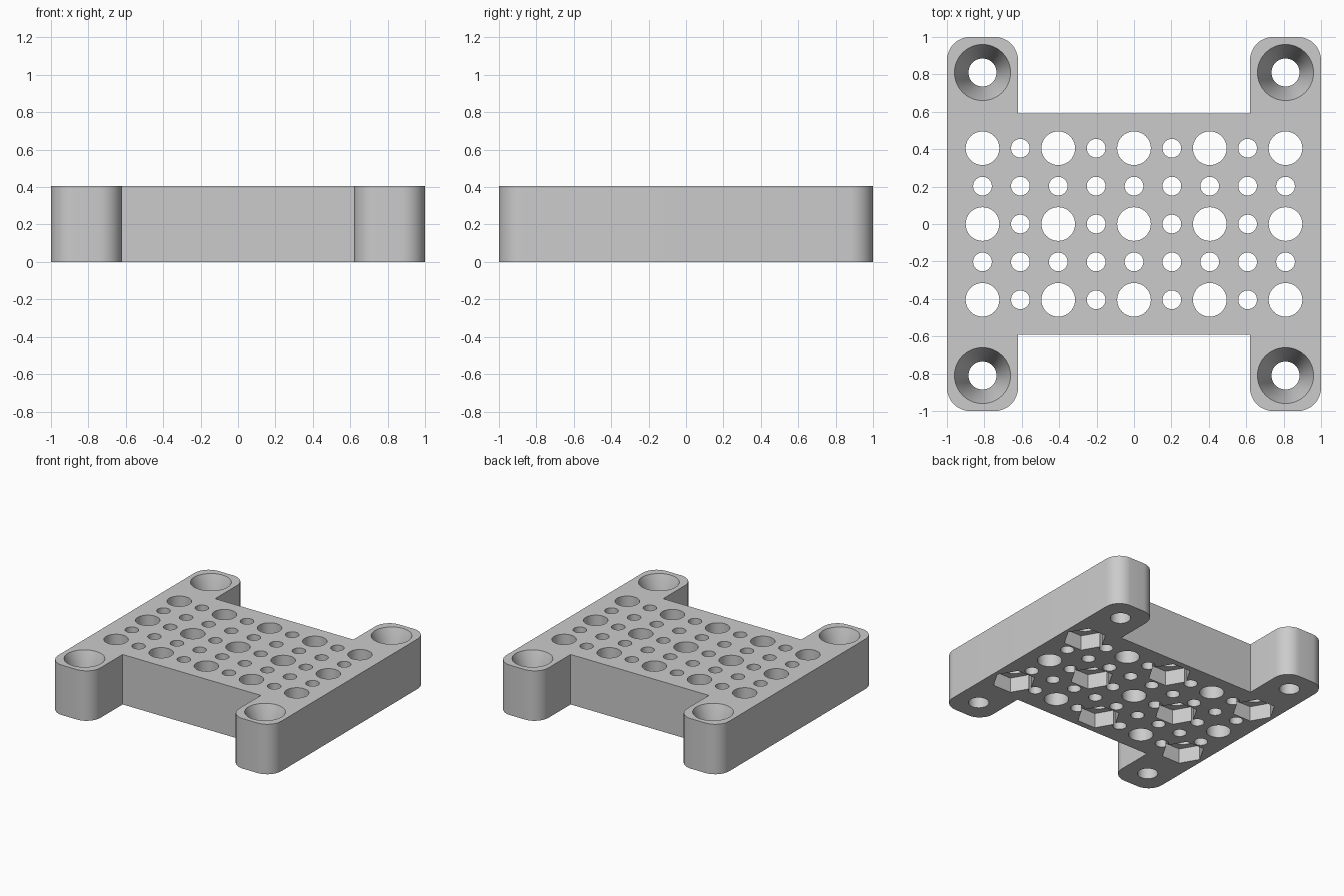
import bpy
import bmesh
from math import cos, sin, pi

HEIGHT = 0.405
PITCH = 0.2025      # spacing of the hole grid
ARM = 0.81          # centre of each corner mount
ARM_HALF = 0.19
NOTCH_Y = 0.592
CORNER = 0.125
OVER = 0.05         # cutter overshoot

cube = bpy.data.objects.get("Cube")
if cube:
    bpy.data.objects.remove(cube, do_unlink=True)

grey = bpy.data.materials.new("plain_grey")
grey.use_nodes = True
colour = (0.6, 0.6, 0.6, 1)
grey.diffuse_color = colour
grey.node_tree.nodes["Principled BSDF"].inputs["Base Color"].default_value = colour


def stack(bm, rings):
    """Close a stack of equal-length point rings, bottom to top, into a solid."""
    loops = [[bm.verts.new(p) for p in ring] for ring in rings]
    n = len(loops[0])
    for low, high in zip(loops, loops[1:]):
        for i in range(n):
            j = (i + 1) % n
            bm.faces.new((low[i], low[j], high[j], high[i]))
    bm.faces.new(loops[0][::-1])
    bm.faces.new(loops[-1])


def turned(bm, x, y, sections, sides):
    """Solid of stacked regular polygons; sections are (z, radius)."""
    angles = [2 * pi * i / sides for i in range(sides)]
    stack(bm, [[(x + r * cos(a), y + r * sin(a), z) for a in angles]
               for z, r in sections])


def make_object(name, bm):
    mesh = bpy.data.meshes.new(name)
    bm.normal_update()
    bm.to_mesh(mesh)
    bm.free()
    mesh.materials.append(grey)
    obj = bpy.data.objects.new(name, mesh)
    bpy.context.collection.objects.link(obj)
    return obj


def arc(cx, cy, start, steps=10):
    return [(cx + CORNER * cos(start + pi / 2 * i / steps),
             cy + CORNER * sin(start + pi / 2 * i / steps)) for i in range(steps + 1)]


# Plate outline: one quarter, counter-clockwise, then mirrored around
inner = ARM - ARM_HALF
quarter = (arc(1 - CORNER, 1 - CORNER, 0)
           + arc(inner + CORNER, 1 - CORNER, pi / 2)
           + [(inner, NOTCH_Y)])
back = quarter + [(-x, y) for x, y in reversed(quarter)]
outline = back + [(-x, -y) for x, y in back]
bm = bmesh.new()
stack(bm, [[(x, y, z) for x, y in outline] for z in (0, HEIGHT)])
plate = make_object("mounting_plate", bm)

# Grid of straight holes: wide on every second row and column
holes = bmesh.new()
pockets = bmesh.new()
for i in range(-4, 5):
    for j in range(-2, 3):
        wide = i % 2 == 0 and j % 2 == 0
        radius = 0.09 if wide else 0.05
        x, y = i * PITCH, j * PITCH
        turned(holes, x, y, [(-OVER, radius), (HEIGHT + OVER, radius)], 40)
        # Hexagonal nut pockets underneath alternate wide holes
        if wide and (i + j) // 2 % 2:
            turned(pockets, x, y, [(-OVER, 0.16), (0.12, 0.16)], 6)

# Countersunk screw holes in the four corner mounts
for sx in (-1, 1):
    for sy in (-1, 1):
        turned(holes, sx * ARM, sy * ARM,
               [(-OVER, 0.075), (HEIGHT - 0.2, 0.075), (HEIGHT, 0.15),
                (HEIGHT + OVER, 0.169)], 48)

# Cut the holes, then the pockets
bpy.ops.object.select_all(action="DESELECT")
plate.select_set(True)
bpy.context.view_layer.objects.active = plate
for name, bm in (("hole_cutter", holes), ("nut_pocket_cutter", pockets)):
    cutter = make_object(name, bm)
    cutter.hide_render = True
    mod = plate.modifiers.new(name, "BOOLEAN")
    mod.operation = "DIFFERENCE"
    mod.solver = "EXACT"
    mod.object = cutter
    bpy.ops.object.modifier_apply(modifier=mod.name)
    bpy.data.objects.remove(cutter, do_unlink=True)

bpy.ops.object.shade_smooth_by_angle(angle=pi / 6)
